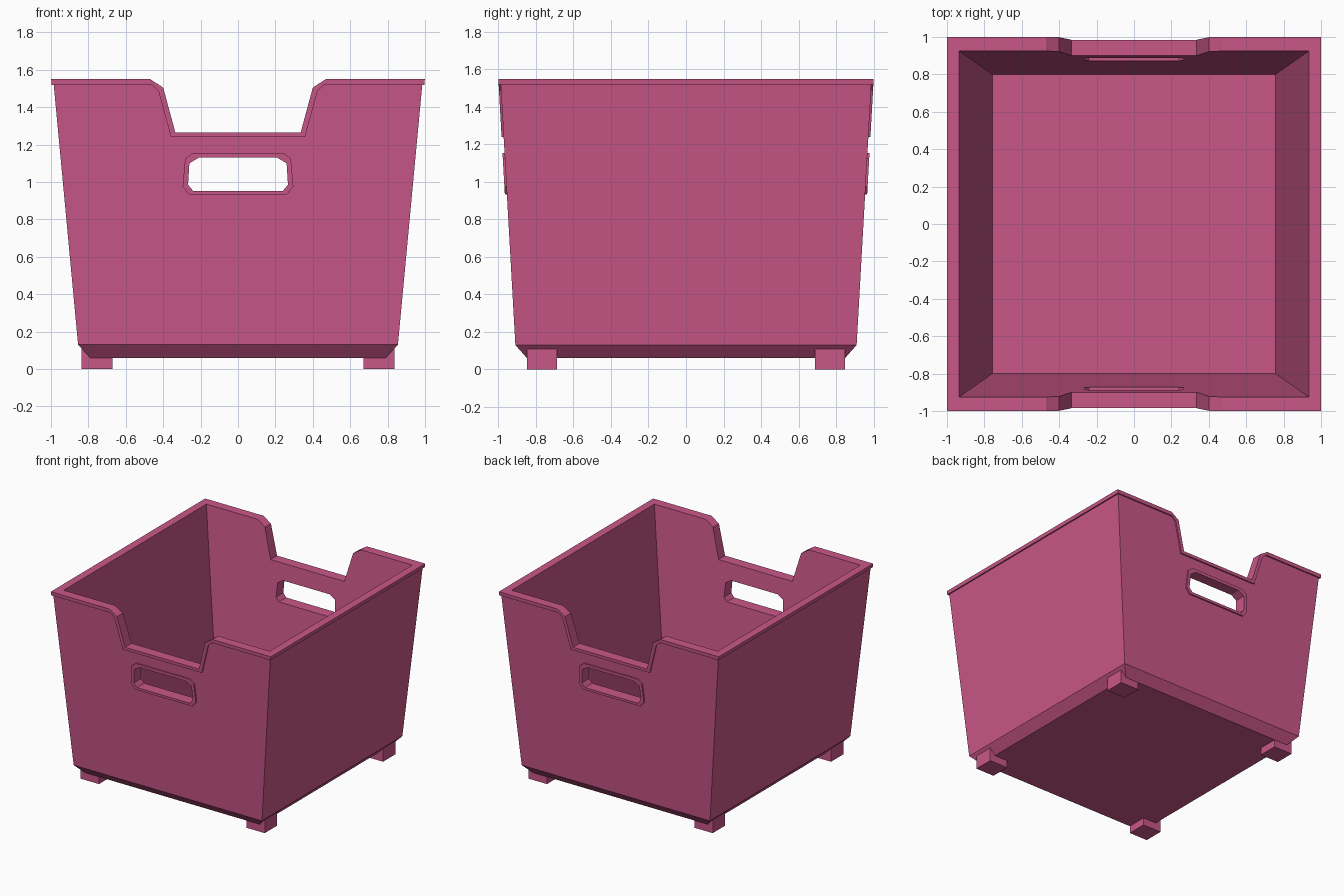
import bpy, bmesh

if "Cube" in bpy.data.objects:
    bpy.data.objects.remove(bpy.data.objects["Cube"])

pink = bpy.data.materials.new("pink plastic")
pink.diffuse_color = (0.59, 0.095, 0.25, 1)
pink.use_nodes = True
pink.node_tree.nodes["Principled BSDF"].inputs["Base Color"].default_value = pink.diffuse_color

TOP = 1.55


def wall_x(z):
    return 0.855 + (z - 0.13) * 0.133 / 1.42


def wall_y(z):
    return 0.91 + (z - 0.13) * 0.08 / 1.42


def make(name, bm, mat=pink):
    bmesh.ops.recalc_face_normals(bm, faces=bm.faces[:])
    me = bpy.data.meshes.new(name)
    bm.to_mesh(me)
    bm.free()
    ob = bpy.data.objects.new(name, me)
    bpy.context.collection.objects.link(ob)
    me.materials.append(mat)
    return ob


def bridge(bm, a, b, closed=True):
    n = len(a)
    for i in range(n if closed else n - 1):
        j = (i + 1) % n
        bm.faces.new((a[i], a[j], b[j], b[i]))


def mirrored(half):
    """Complete a right-hand profile with its mirror image."""
    return half + [(-x, z) for x, z in reversed(half)]


# Profiles in the front plane (x, z)
notch = [(0.47, TOP), (0.40, 1.505), (0.335, 1.265)]
notch_band = [(0.46, 1.52), (0.425, 1.485), (0.358, 1.24)]
hole = mirrored([(0.21, 1.13), (0.26, 1.10), (0.267, 0.985), (0.24, 0.953)])
hole_rim = mirrored([(0.242, 1.155), (0.283, 1.125), (0.296, 0.975), (0.26, 0.932)])

# Tapered bin body: outside up, over the rim, down to the inner floor
bm = bmesh.new()
rings = []
for x, y, z in [(0.79, 0.848, 0.06), (0.855, 0.91, 0.13), (wall_x(TOP), wall_y(TOP), TOP),
                (0.935, 0.925, TOP), (0.757, 0.80, 0.12)]:
    rings.append([bm.verts.new((sx * x, sy * y, z))
                  for sx, sy in ((1, 1), (-1, 1), (-1, -1), (1, -1))])
for a, b in zip(rings, rings[1:]):
    bridge(bm, a, b)
bm.faces.new(rings[0])
bm.faces.new(rings[-1])
body = make("bin_body", bm)


# Cutters for the notches and hand holes, running through front and back
def cutter(name, pts):
    bm = bmesh.new()
    a = [bm.verts.new((x, -1.3, z)) for x, z in pts]
    b = [bm.verts.new((x, 1.3, z)) for x, z in pts]
    bridge(bm, a, b)
    bm.faces.new(a)
    bm.faces.new(b)
    ob = make(name, bm)
    ob.hide_render = True
    ob.hide_viewport = True
    ob.display_type = 'WIRE'
    mod = body.modifiers.new(name, 'BOOLEAN')
    mod.operation = 'DIFFERENCE'
    mod.solver = 'EXACT'
    mod.object = ob


cutter("notch_cutter", mirrored([(0.47, 1.7)] + notch))
cutter("hand_hole_cutter", hole)


# Raised trim strips lying on the sloped walls
def trim(name, inner, outer, place, closed):
    bm = bmesh.new()
    rows = [[bm.verts.new(place(u, z, d)) for u, z in pts]
            for pts, d in ((inner, -0.002), (inner, 0.011), (outer, 0.011), (outer, -0.002))]
    for k in range(4):
        bridge(bm, rows[k], rows[(k + 1) % 4], closed)
    if not closed:
        bm.faces.new([r[0] for r in rows])
        bm.faces.new([r[-1] for r in rows])
    make(name, bm)


lip_in = mirrored([(0.999, TOP)] + notch)
lip_out = mirrored([(0.996, 1.52)] + notch_band)
for s, end, side in ((-1, "front", "left"), (1, "back", "right")):
    def on_end(u, z, d):
        return (u, s * (wall_y(z) + d), z)

    def on_side(u, z, d):
        return (s * (wall_x(z) + d), u, z)

    trim(end + "_lip", lip_in, lip_out, on_end, False)
    trim(end + "_handle_rim", hole, hole_rim, on_end, True)
    trim(side + "_lip", [(-1, TOP), (1, TOP)], [(-0.998, 1.52), (0.998, 1.52)], on_side, False)

# Four square feet
for sx, fx in ((-1, "left"), (1, "right")):
    for sy, fy in ((-1, "front"), (1, "back")):
        bm = bmesh.new()
        bmesh.ops.create_cube(bm, size=1)
        for v in bm.verts:
            v.co = (sx * 0.753 + v.co.x * 0.166, sy * 0.767 + v.co.y * 0.16, 0.055 + v.co.z * 0.11)
        make(f"{fy}_{fx}_foot", bm)
